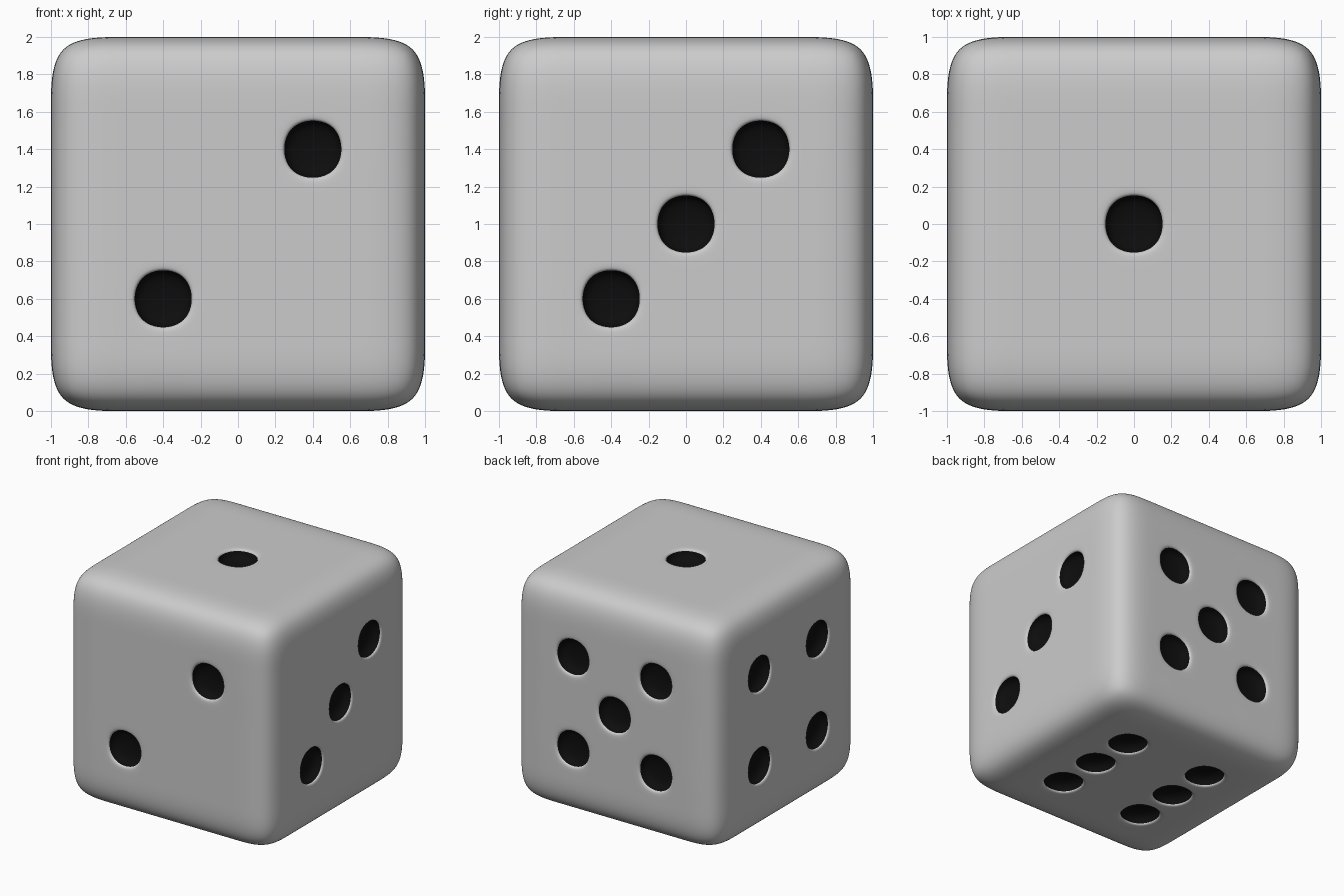
import bpy, bmesh
from mathutils import Vector

if "Cube" in bpy.data.objects:
    bpy.data.objects.remove(bpy.data.objects["Cube"])

CELL, DEPTH, INSET = 0.4, 0.1, 0.04

# Pip centres in cell units, per face (die centred at the origin here)
pips = [(0, 0, 1)]                                              # one: top
pips += [(-1, 'f', -1), (1, 'f', 1)]                            # two: front
pips += [('r', i, i) for i in (-1, 0, 1)]                       # three: right
pips += [('l', i, j) for i in (-1, 1) for j in (-1, 1)]         # four: left
pips += [(i, 'b', j) for i in (-1, 1) for j in (-1, 1)] + [(0, 'b', 0)]  # five: back
pips += [(i, j, 'd') for i in (-1, 1) for j in (-1, 0, 1)]      # six: bottom
pips[0] = (0, 0, 'u')
side = {'f': -1, 'l': -1, 'd': -1, 'b': 1, 'r': 1, 'u': 1}
centres = [Vector([side[c] if isinstance(c, str) else c * CELL for c in p]) for p in pips]

# Body: cube with a five by five grid on each face
bm = bmesh.new()
bmesh.ops.create_cube(bm, size=2)
bmesh.ops.subdivide_edges(bm, edges=bm.edges[:], cuts=4, use_grid_fill=True)
bm.normal_update()

# Pips: inset the cells, then push them inwards
cells = [f for f in bm.faces
         if any((f.calc_center_median() - c).length < 0.05 for c in centres)]
bmesh.ops.inset_individual(bm, faces=cells, thickness=INSET, use_even_offset=True)
for f in cells:
    f.material_index = 1
bmesh.ops.inset_individual(bm, faces=cells, thickness=0.001, depth=-DEPTH)
bmesh.ops.translate(bm, verts=bm.verts[:], vec=(0, 0, 1))
for f in bm.faces:
    f.smooth = True

mesh = bpy.data.meshes.new("die")
bm.to_mesh(mesh)
bm.free()
die = bpy.data.objects.new("die", mesh)
bpy.context.collection.objects.link(die)

# Materials
for name, v in (("body_grey", 0.8), ("pip_black", 0.004)):
    mat = bpy.data.materials.new(name)
    if v < 0.5:
        mat.diffuse_color = (v, v, v, 1)
    mesh.materials.append(mat)

# Rounding
sub = die.modifiers.new("rounding", 'SUBSURF')
sub.levels = sub.render_levels = 4

for m in bpy.data.materials:
    if m.users and not m.is_grease_pencil:
        m.use_nodes = True
        m.node_tree.nodes["Principled BSDF"].inputs["Base Color"].default_value = m.diffuse_color
